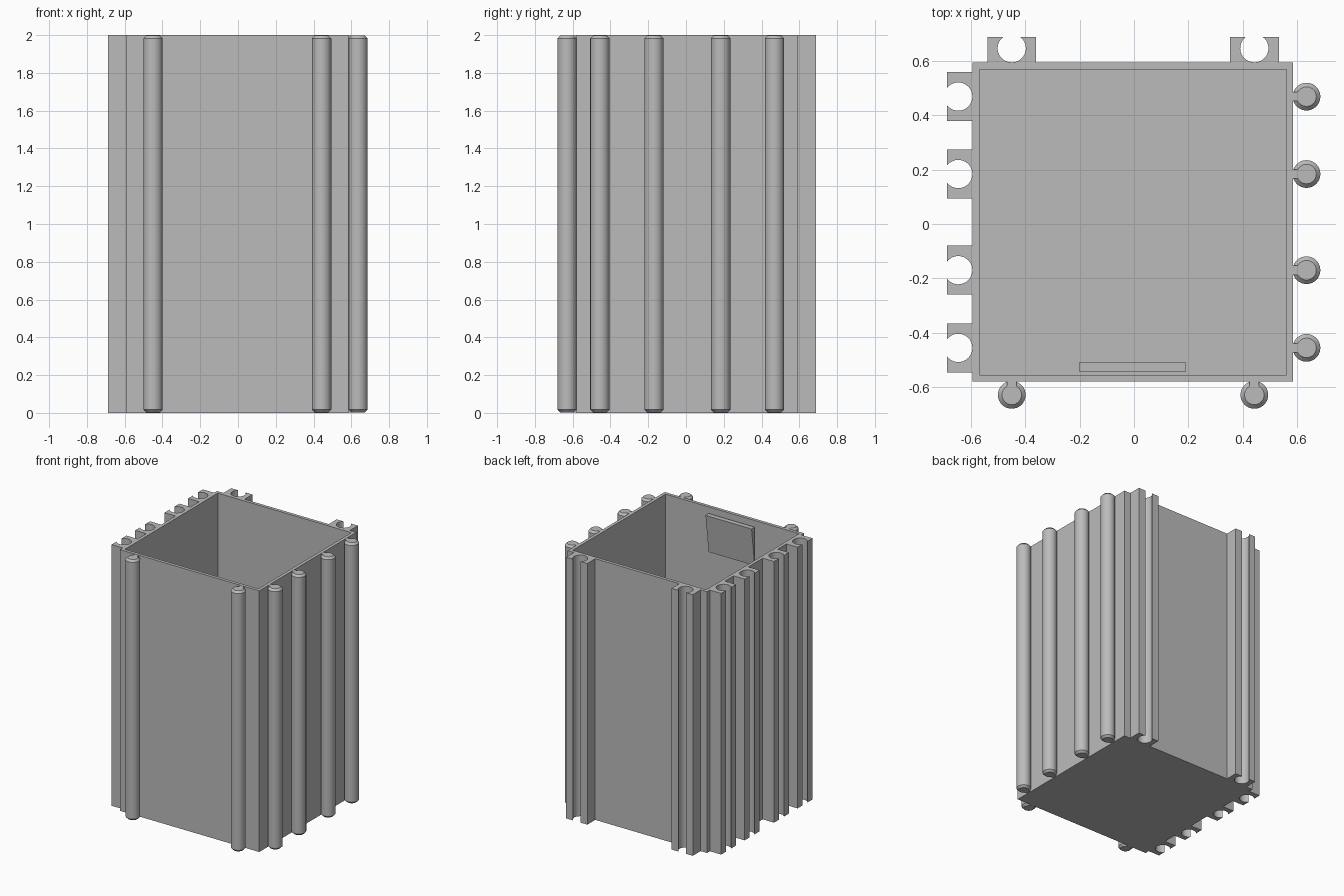
import bpy, bmesh, math
from mathutils import Matrix, Vector

cube = bpy.data.objects.get("Cube")
if cube:
    bpy.data.objects.remove(cube, do_unlink=True)

# Single grey material
grey = bpy.data.materials.new("plain grey")
grey.use_nodes = True
COLOUR = (0.5, 0.5, 0.5, 1)
grey.diffuse_color = COLOUR
grey.node_tree.nodes["Principled BSDF"].inputs["Base Color"].default_value = COLOUR

X0, X1, Y0, Y1 = -0.594, 0.586, -0.58, 0.594   # outer walls
WALL, HEIGHT = 0.035, 2.0


def finish(bm, name, place=Matrix(), smooth=False):
    bmesh.ops.recalc_face_normals(bm, faces=bm.faces)
    mesh = bpy.data.meshes.new(name)
    bm.to_mesh(mesh)
    bm.free()
    mesh.materials.append(grey)
    obj = bpy.data.objects.new(name, mesh)
    bpy.context.collection.objects.link(obj)
    obj.matrix_world = place
    if smooth:
        bpy.ops.object.select_all(action='DESELECT')
        obj.select_set(True)
        bpy.context.view_layer.objects.active = obj
        bpy.ops.object.shade_smooth_by_angle(angle=math.radians(30))
    return obj


def extrude(bm, points, direction):
    face = bm.faces.new([bm.verts.new(p) for p in points])
    moved = bmesh.ops.extrude_face_region(bm, geom=[face], use_keep_orig=True)["geom"]
    verts = [v for v in moved if isinstance(v, bmesh.types.BMVert)]
    bmesh.ops.translate(bm, verts=verts, vec=direction)


def rectangle(x0, x1, y0, y1, z):
    return [(x0, y0, z), (x1, y0, z), (x1, y1, z), (x0, y1, z)]


# Open box: solid block, top inset to the wall thickness, then pushed down
bm = bmesh.new()
extrude(bm, rectangle(X0, X1, Y0, Y1, 0), (0, 0, HEIGHT))
bmesh.ops.recalc_face_normals(bm, faces=bm.faces)
top = max(bm.faces, key=lambda f: f.calc_center_median().z)
bmesh.ops.inset_region(bm, faces=[top], thickness=WALL)
moved = bmesh.ops.extrude_face_region(bm, geom=[top])["geom"]
bmesh.ops.translate(bm, verts=[v for v in moved if isinstance(v, bmesh.types.BMVert)],
                    vec=(0, 0, WALL - HEIGHT))
if top.is_valid:
    bmesh.ops.delete(bm, geom=[top], context='FACES_ONLY')
finish(bm, "open_box")

# Wedge catch on the inside of the front wall
bm = bmesh.new()
inner = Y0 + WALL
extrude(bm, [(-0.2, inner, 1.955), (-0.2, inner + 0.037, 1.955), (-0.2, inner, 1.66)],
        (0.39, 0, 0))
finish(bm, "inner_wedge")


def placed(x, y, outward):
    """Local +x points away from the wall."""
    return Matrix.Translation((x, y, 0)) @ Matrix.Rotation(math.radians(outward), 4, 'Z')


def add_pin(name, place):
    # Round pin with chamfered ends, lathed about its axis
    bm = bmesh.new()
    profile = [(0, 0.002), (0.036, 0.002), (0.051, 0.017),
               (0.051, 1.983), (0.036, 1.998), (0, 1.998)]
    verts = [bm.verts.new((r, 0, z)) for r, z in profile]
    edges = [bm.edges.new(pair) for pair in zip(verts, verts[1:])]
    bmesh.ops.spin(bm, geom=verts + edges, axis=(0, 0, 1), cent=(0, 0, 0),
                   angle=math.tau, steps=40)
    bmesh.ops.remove_doubles(bm, verts=bm.verts, dist=0.0005)
    finish(bm, name, place @ Matrix.Translation((0.049, 0, 0)), smooth=True)
    # Neck joining the pin to the wall
    bm = bmesh.new()
    extrude(bm, rectangle(-0.005, 0.035, -0.017, 0.017, 0.002), (0, 0, 1.996))
    finish(bm, name + "_neck", place)


def add_socket(name, place):
    # Block with a round channel open on its outer side
    depth, half, radius, centre = 0.095, 0.09, 0.052, 0.053
    mouth = math.acos((depth - centre) / radius)
    steps = 32
    arc = []
    for i in range(steps + 1):
        a = mouth + (math.tau - 2 * mouth) * i / steps
        arc.append((centre + radius * math.cos(a), radius * math.sin(a), 0))
    points = [(depth, -half, 0), (0, -half, 0), (0, half, 0), (depth, half, 0)] + arc
    bm = bmesh.new()
    extrude(bm, points, (0, 0, HEIGHT))
    finish(bm, name, place, smooth=True)


# Pins on the front and +x sides, matching sockets on the back and -x sides
for i, x in enumerate((-0.45, 0.443)):
    add_pin(f"front_pin_{i + 1}", placed(x, Y0, -90))
    add_socket(f"back_socket_{i + 1}", placed(x, Y1, 90))
for i, y in enumerate((0.469, 0.184, -0.17, -0.456)):
    add_pin(f"left_pin_{i + 1}", placed(X1, y, 0))
    add_socket(f"right_socket_{i + 1}", placed(X0, y, 180))
